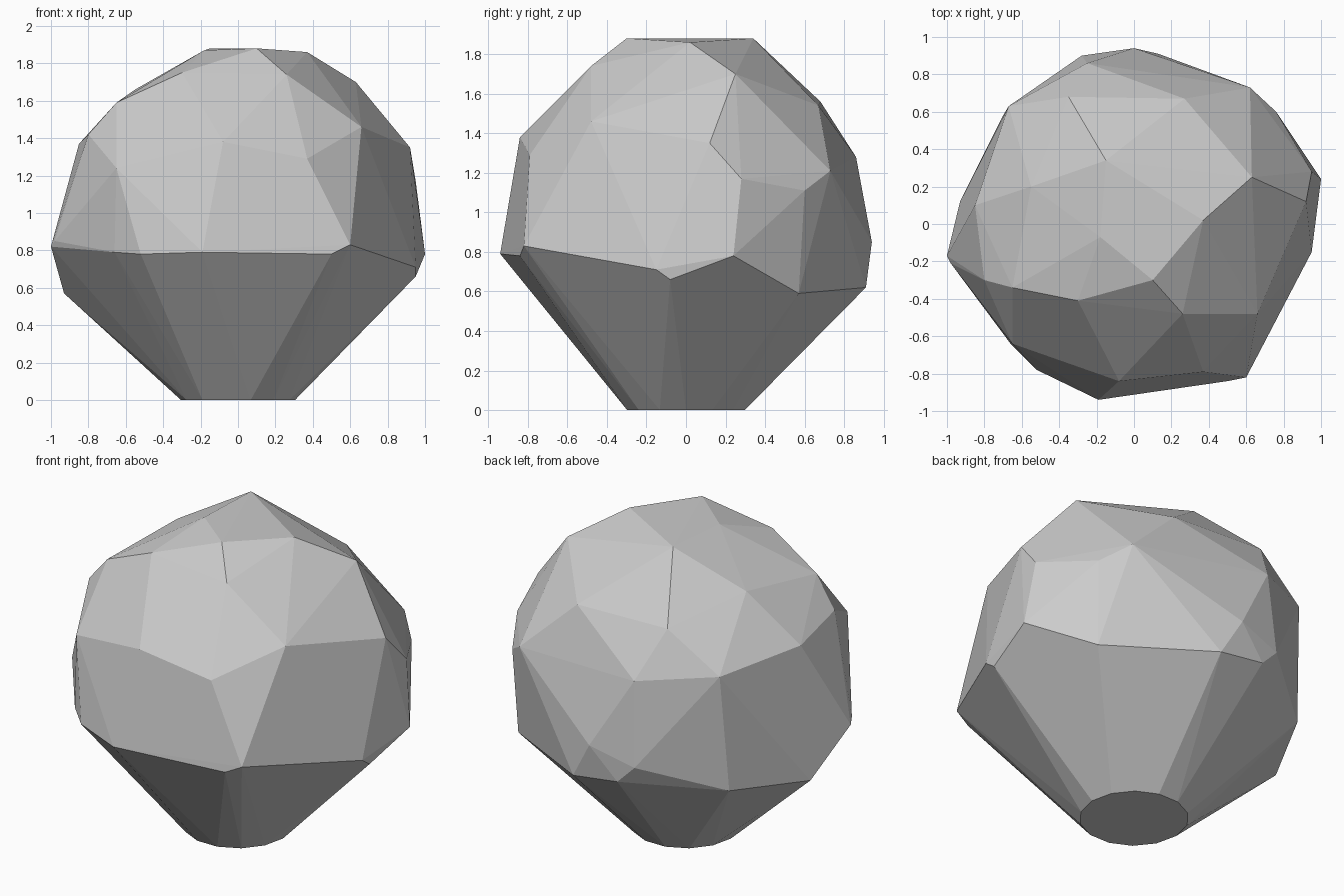
import bpy, bmesh, math

# Irregular corner points by band (girdle, shoulders, crown)
girdle = [
    (-0.19, -0.94, 0.79), (0.50, -0.84, 0.78), (0.60, -0.82, 0.83),
    (0.95, -0.15, 0.71), (0.95, -0.08, 0.66), (1.00, 0.24, 0.78),
    (0.74, 0.57, 0.59), (0.13, 0.91, 0.62), (0.00, 0.94, 0.85),
    (-0.17, 0.91, 0.66), (-0.28, 0.90, 0.77), (-0.70, 0.58, 0.62),
    (-0.93, 0.12, 0.57), (-1.00, -0.17, 0.82), (-0.98, -0.21, 0.85),
    (-0.66, -0.64, 0.79), (-0.52, -0.78, 0.78),
]
shoulders = [
    (-0.08, -0.84, 1.38), (0.37, -0.79, 1.29), (0.66, -0.48, 1.46),
    (0.92, 0.12, 1.35), (0.95, 0.28, 1.17), (0.76, 0.60, 1.11),
    (0.62, 0.73, 1.21), (-0.25, 0.86, 1.28), (-0.67, 0.63, 1.33),
    (-0.85, 0.10, 1.37), (-0.80, -0.30, 1.42), (-0.65, -0.64, 1.24),
]
crown = [
    (0.26, -0.48, 1.74), (0.10, -0.30, 1.88), (0.37, 0.02, 1.86),
    (0.63, 0.25, 1.70), (0.27, 0.67, 1.54), (-0.35, 0.68, 1.56),
    (-0.15, 0.34, 1.88), (-0.18, -0.07, 1.87), (-0.55, 0.20, 1.66),
    (-0.65, -0.34, 1.59), (-0.30, -0.41, 1.75),
]

# Small round foot
SIDES = 14
foot = [(0.305 * math.cos(2 * math.pi * i / SIDES),
         0.305 * math.sin(2 * math.pi * i / SIDES), 0.0) for i in range(SIDES)]

# Faceted stone wrapped around all the corners
bm = bmesh.new()
for p in foot + girdle + shoulders + crown:
    bm.verts.new(p)
res = bmesh.ops.convex_hull(bm, input=bm.verts[:])
loose = [v for v in bm.verts if not v.link_faces]
bmesh.ops.delete(bm, geom=loose, context='VERTS')
bmesh.ops.dissolve_limit(bm, angle_limit=math.radians(1.5),
                         verts=bm.verts[:], edges=bm.edges[:])
bmesh.ops.recalc_face_normals(bm, faces=bm.faces[:])

mesh = bpy.data.meshes.new("faceted_stone")
bm.to_mesh(mesh)
bm.free()
stone = bpy.data.objects.new("faceted_stone", mesh)
bpy.context.collection.objects.link(stone)
